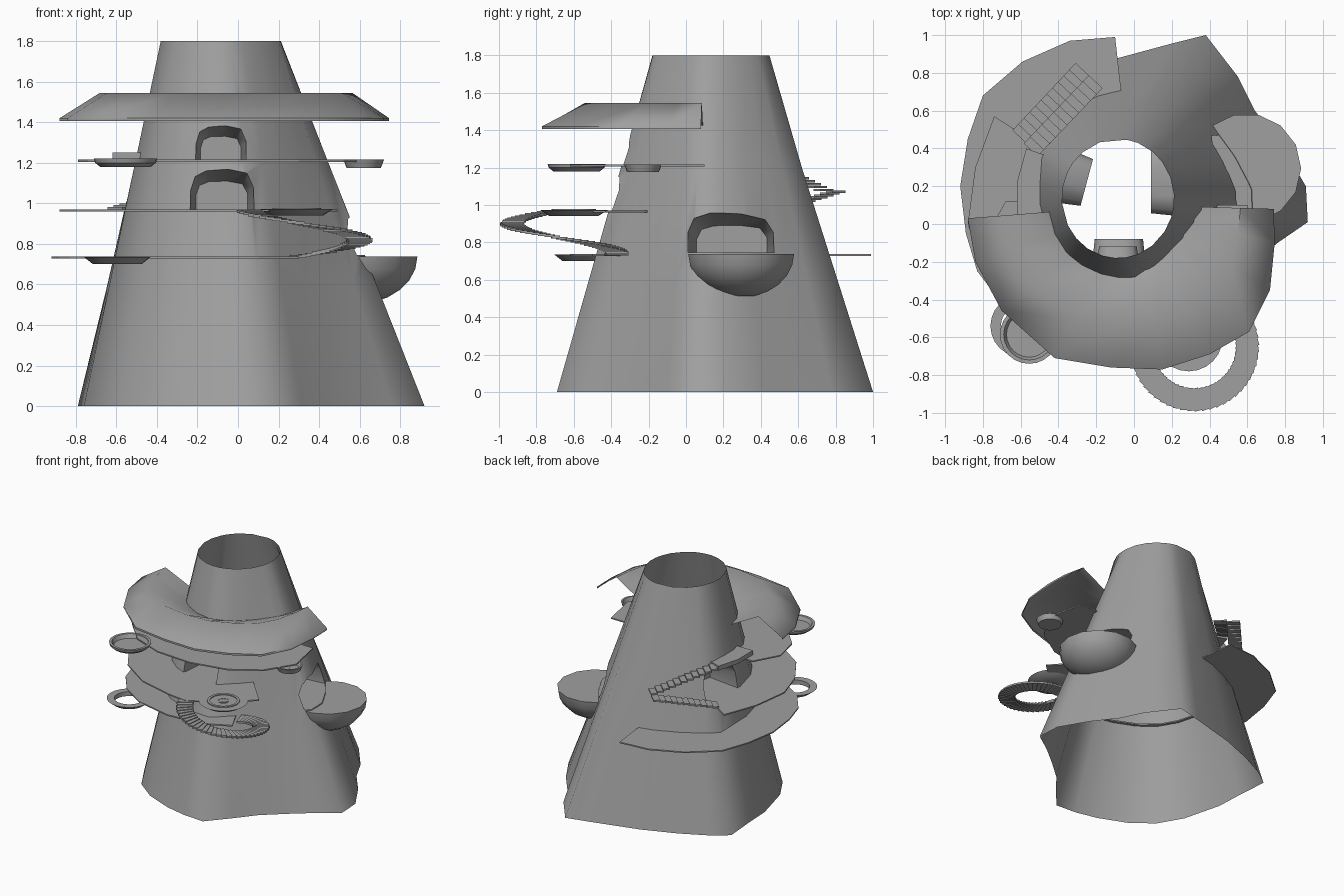
import bpy, bmesh, math
from mathutils import Matrix, Vector

if "Cube" in bpy.data.objects:
    bpy.data.objects.remove(bpy.data.objects["Cube"])

stone = bpy.data.materials.new("plain_grey")
stone.use_nodes = True
GREY = (0.35, 0.35, 0.35, 1)
stone.diffuse_color = GREY
stone.node_tree.nodes["Principled BSDF"].inputs["Base Color"].default_value = GREY

HEIGHT = 1.8
CENTRE = Vector((0, 0.1))
# Wavy foot of the tower, counter-clockwise
BASE = [(.92, .01), (.91, .2), (.78, .42), (.64, .6), (.55, .78), (.38, 1), (.18, .95),
        (-.19, .85), (-.45, .75), (-.65, .65), (-.79, .55), (-.77, .3), (-.76, .08), (-.68, -.23),
        (-.57, -.42), (-.4, -.55), (-.18, -.64), (0, -.68), (.17, -.69),
        (.31, -.53), (.44, -.37), (.6, -.23), (.76, -.1)]
# Nearly round rim, one point above each foot point
RIM = []
for x, y in BASE:
    a = math.atan2(y - .14, x - .05)
    RIM.append((-.085 + .297 * math.cos(a), .135 + .315 * math.sin(a)))


def section(z):
    """Tower outline at height z."""
    return [Vector(b).lerp(Vector(r), z / HEIGHT) for b, r in zip(BASE, RIM)]


def wall_point(p, z):
    """Point just inside the tower wall on the ray from the centre to p."""
    d = (Vector(p) - CENTRE).normalized()
    ring = section(z)
    for a, b in zip(ring, ring[1:] + ring[:1]):
        e, w = b - a, a - CENTRE
        det = d.cross(e)
        if abs(det) > 1e-9:
            s, u = w.cross(e) / det, w.cross(d) / det
            if s > 0 and 0 <= u <= 1:
                return CENTRE + d * s * .97
    return CENTRE


def finish(name, bm, smooth=None):
    bmesh.ops.recalc_face_normals(bm, faces=bm.faces)
    mesh = bpy.data.meshes.new(name)
    bm.to_mesh(mesh)
    bm.free()
    mesh.materials.append(stone)
    ob = bpy.data.objects.new(name, mesh)
    bpy.context.collection.objects.link(ob)
    if smooth:
        shade(ob, smooth)
    return ob


def shade(ob, degrees):
    bpy.ops.object.select_all(action='DESELECT')
    ob.select_set(True)
    bpy.context.view_layer.objects.active = ob
    bpy.ops.object.shade_smooth_by_angle(angle=math.radians(degrees))


def loft(name, rings, closed=True, caps=False, wrap=False, smooth=None):
    """Bridge equal-length rings of 3D points."""
    bm = bmesh.new()
    rows = [[bm.verts.new(p) for p in ring] for ring in rings]
    n = len(rows[0])
    pairs = list(zip(rows, rows[1:])) + ([(rows[-1], rows[0])] if wrap else [])
    for a, b in pairs:
        for i in range(n if closed else n - 1):
            j = (i + 1) % n
            bm.faces.new((a[i], a[j], b[j], b[i]))
    if caps:
        bm.faces.new(rows[0])
        bm.faces.new(rows[-1])
    return finish(name, bm, smooth)


def lathe(name, x, y, profile, sides=24, smooth=35):
    """Spin (radius, height) points about a vertical axis."""
    rings = [[(x + r * math.cos(k * math.tau / sides), y + r * math.sin(k * math.tau / sides), z)
              for k in range(sides)] for r, z in profile]
    return loft(name, rings, wrap=True, smooth=smooth)


def plate(name, outer, z, thick=.01):
    """Walkway between an outer path and the tower wall."""
    rings = []
    for p in outer:
        q = wall_point(p, z)
        rings.append([(*p, z), (*q, z), (*q, z - thick), (*p, z - thick)])
    return loft(name, rings, caps=True)


def add_step(bm, pos, angle, size):
    m = Matrix.Translation(pos) @ Matrix.Rotation(angle, 4, 'Z') @ Matrix.Diagonal((*size, 1))
    bmesh.ops.create_cube(bm, size=1, matrix=m)


# Tower, built solid for cutting
tower = loft("tower", [[(*p, z) for p in section(z)] for z in (0, .6, 1.2, HEIGHT)], caps=True)


def cut_alcove(x, y, facing, width, z, height, depth):
    """Cut an arched room whose back wall centre is x, y."""
    arch = [(-.5, 0), (.5, 0), (.5, .55), (.4, .9), (.1, 1), (-.25, .98), (-.43, .85), (-.5, .5)]
    out = Vector((math.cos(facing), math.sin(facing)))
    side = Vector((-out.y, out.x))
    rings = []
    for reach, k in ((0, .8), (depth, 1), (depth + .5, 1)):
        mid = Vector((x, y)) + out * reach
        rings.append([(*(mid + side * u * width * k), z + v * height * (1.6 * k - .6)) for u, v in arch])
    cutter = loft("alcove_cutter", rings, caps=True)
    cutter.hide_render = True
    mod = tower.modifiers.new("alcove", 'BOOLEAN')
    mod.operation, mod.solver, mod.object = 'DIFFERENCE', 'EXACT', cutter
    bpy.context.view_layer.objects.active = tower
    bpy.ops.object.modifier_apply(modifier=mod.name)
    bpy.data.objects.remove(cutter)


cut_alcove(.09, .245, 0, .47, .745, .215, .45)
cut_alcove(-.08, -.08, -math.pi / 2, .32, .967, .21, .32)
cut_alcove(-.085, -.12, -math.pi / 2, .25, 1.212, .175, .19)
cut_alcove(-.25, .22, math.radians(165), .32, .967, .22, .24)

# Open the tower at both ends
bm = bmesh.new()
bm.from_mesh(tower.data)
ends = [f for f in bm.faces if all(v.co.z < .001 for v in f.verts)
        or all(v.co.z > HEIGHT - .001 for v in f.verts)]
bmesh.ops.delete(bm, geom=ends, context='FACES')
bm.to_mesh(tower.data)
bm.free()
shade(tower, 62)

# Three walkways
plate("lower_walkway", [(-.1, .99), (-.34, .97), (-.59, .86), (-.8, .68), (-.88, .45), (-.92, .2),
                        (-.89, -.05), (-.83, -.25), (-.7, -.42), (-.5, -.55), (-.2, -.62),
                        (.1, -.6), (.3, -.5)], .738)
plate("middle_walkway", [(-.74, .57), (-.84, .3), (-.88, 0), (-.8, -.25), (-.65, -.48), (-.4, -.65),
                         (-.1, -.73), (.05, -.75), (.28, -.63), (.49, -.43)], .97)
plate("upper_walkway", [(-.68, .12), (-.79, -.08), (-.74, -.3), (-.55, -.5), (-.3, -.6), (0, -.62),
                        (.3, -.56), (.52, -.42), (.66, -.2), (.6, .1)], 1.215)

# Ridged ring roof
eave = [(-.88, .03), (-.84, -.2), (-.7, -.46), (-.42, -.71), (-.12, -.76), (.15, -.77),
        (.4, -.69), (.61, -.57), (.72, -.35), (.745, -.1), (.74, .08)]
rings = []
for p in eave:
    q = wall_point(p, 1.42)
    ridge = Vector(p).lerp(q, .45)
    rings.append([(*p, 1.405), (*p, 1.42), (*ridge, 1.545), (*q, 1.42)])
loft("ring_roof", rings, closed=False, smooth=60)

# Balcony bowl with a flat floor
bowl = [(.29 * math.cos(a * math.pi / 12), .738 - .232 * math.sin(a * math.pi / 12)) for a in range(6)]
rings = [[(.595 + r * math.cos(k * math.tau / 14), .295 + r * math.sin(k * math.tau / 14), z)
          for k in range(14)] for r, z in bowl]
loft("balcony_bowl", rings, caps=True, smooth=32)

# Round pods on the walkway edges
lathe("lower_ring_pod", -.595, -.54, [(.165, .735), (.12, .7), (.11, .7), (.11, .735)])
lathe("upper_dish_pod", -.555, -.585, [(.155, 1.22), (.15, 1.2), (.125, 1.18), (.001, 1.18),
                                       (.001, 1.19), (.12, 1.19), (.135, 1.22)])
lathe("landing_pod", .29, -.6, [(.18, .972), (.13, .94), (.04, .94), (.04, .972), (.1, .972),
                                (.1, .978), (.12, .978), (.12, .972)])
lathe("side_dish_pod", .62, -.23, [(.1, 1.215), (.085, 1.175), (.001, 1.175), (.001, 1.182),
                                   (.075, 1.182), (.088, 1.215)])

# Spiral stair from the middle walkway down to the lower one
bm = bmesh.new()
STEPS = 40
for i in range(STEPS):
    t = i / (STEPS - 1)
    a = math.radians(200 + 255 * t)
    pos = (.32 + .28 * math.cos(a), -.65 + .28 * math.sin(a), .96 - .223 * t)
    add_step(bm, pos, a + .2, (.12, .045, .014))
finish("spiral_stair", bm)

# Double-flight stair at the back
bm = bmesh.new()
for start, end in ((Vector((-.59, .48, .975)), Vector((-.29, .8, 1.07))),
                   (Vector((-.22, .735, 1.08)), Vector((-.53, .41, 1.235)))):
    run = end - start
    for i in range(11):
        add_step(bm, start + run * i / 10, math.atan2(run.y, run.x), (.05, .1, .012))
finish("back_stair", bm)

# Raised bridge from the stair head to the upper walkway
path = [((-.62, .03), (-.48, .03)), ((-.62, .22), (-.48, .22)), ((-.57, .4), (-.46, .36))]
loft("stair_bridge", [[(*a, 1.25), (*b, 1.25), (*b, 1.215), (*a, 1.215)] for a, b in path], caps=True)
